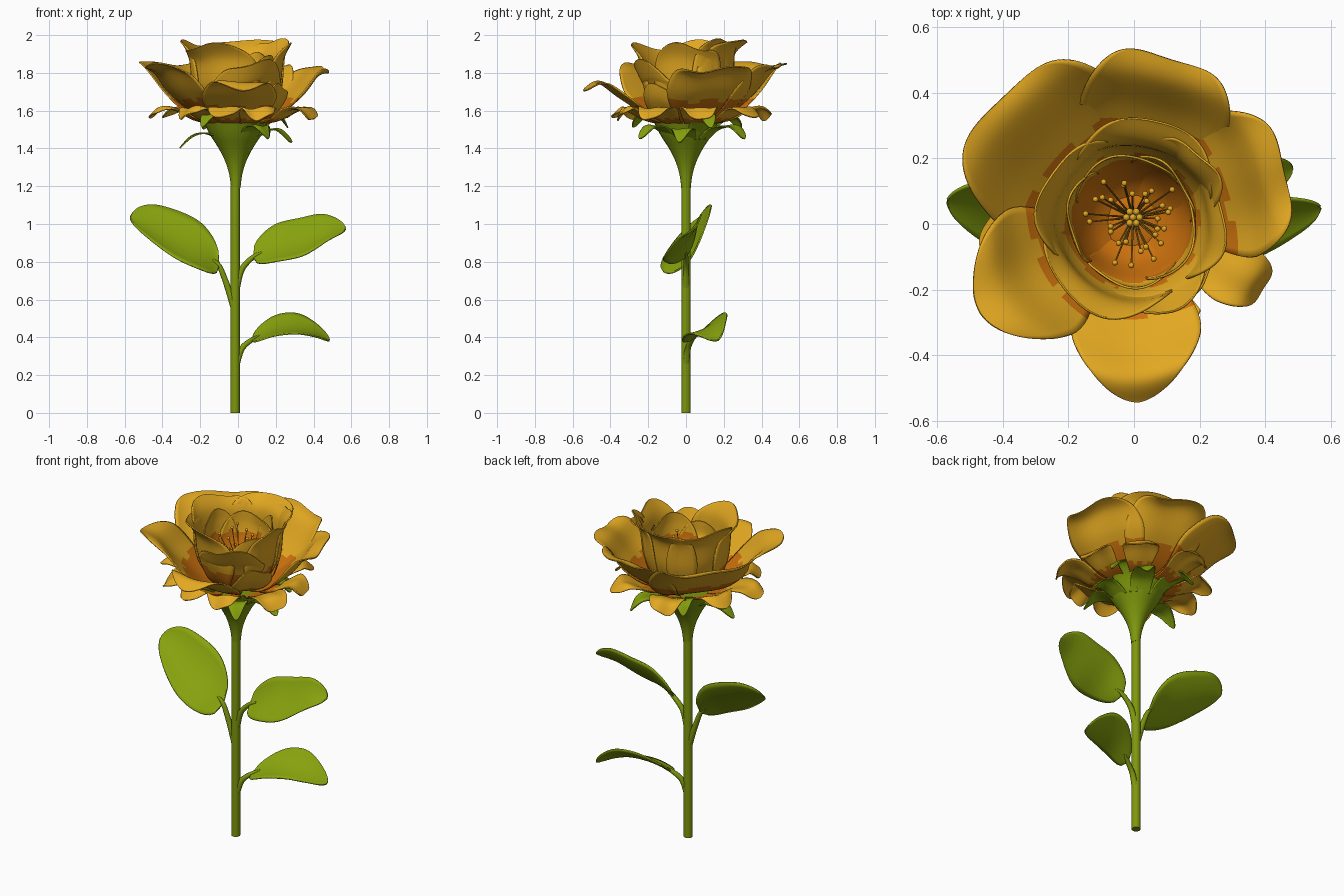
import bpy, bmesh, random
from math import sin, cos, pi, radians
from mathutils import Vector, Matrix

if "Cube" in bpy.data.objects:
    bpy.data.objects.remove(bpy.data.objects["Cube"])
random.seed(4)


def material(name, rgb):
    m = bpy.data.materials.new(name)
    m.use_nodes = True
    m.diffuse_color = (*rgb, 1)
    bsdf = m.node_tree.nodes["Principled BSDF"]
    bsdf.inputs["Base Color"].default_value = (*rgb, 1)
    bsdf.inputs["Roughness"].default_value = 0.7
    return m


YELLOW = material("petal yellow", (0.76, 0.39, 0.015))
ORANGE = material("petal base orange", (0.6, 0.165, 0.004))
GREEN = material("leaf green", (0.24, 0.36, 0.004))
STEM = material("stem green", (0.21, 0.31, 0.004))
OCHRE = material("filament ochre", (0.42, 0.2, 0.012))


def path(points, t):
    """Smooth curve through the points, t from 0 to 1."""
    p = [Vector(q) for q in points]
    n = len(p) - 1
    i = min(int(t * n), n - 1)
    f = t * n - i
    a, b, c, d = p[max(i - 1, 0)], p[i], p[i + 1], p[min(i + 2, n)]
    return 0.5 * (2 * b + (c - a) * f + (2 * a - 5 * b + 4 * c - d) * f ** 2
                  + (3 * b - a - 3 * c + d) * f ** 3)


def finish(name, bm, mats, thickness=0):
    bmesh.ops.recalc_face_normals(bm, faces=bm.faces)
    me = bpy.data.meshes.new(name)
    bm.to_mesh(me)
    bm.free()
    for m in mats:
        me.materials.append(m)
    ob = bpy.data.objects.new(name, me)
    bpy.context.collection.objects.link(ob)
    if thickness:
        mod = ob.modifiers.new("thickness", "SOLIDIFY")
        mod.thickness, mod.offset = thickness, 0
    bpy.ops.object.select_all(action="DESELECT")
    ob.select_set(True)
    bpy.context.view_layer.objects.active = ob
    bpy.ops.object.shade_smooth_by_angle(angle=radians(50))


def sheet(name, surface, mats, limit=0.0, thickness=0.007, nt=34, nu=20):
    """Thin surface(t, u); faces with t below a wavy limit take the second material."""
    bm = bmesh.new()
    rows = []
    for i in range(nt + 1):
        t = 0.998 * sin(i / nt * pi / 2)      # rows gather towards the tip
        rows.append([bm.verts.new(surface(t, 2 * j / nu - 1)) for j in range(nu + 1)])
    for i in range(nt):
        t = sin((i + 0.5) / nt * pi / 2)
        for j in range(nu):
            f = bm.faces.new((rows[i][j], rows[i][j + 1], rows[i + 1][j + 1], rows[i + 1][j]))
            if t < limit + 0.025 * sin(j * 0.8):
                f.material_index = 1
    finish(name, bm, mats, thickness)


def tube(bm, points, radii, sides=16, steps=12):
    rings = []
    for i in range(steps + 1):
        t = i / steps
        c = path(points, t)
        d = path(points, min(t + 0.01, 1)) - path(points, max(t - 0.01, 0))
        q = Vector((0, 0, 1)).rotation_difference(d)
        r = path([(x, 0, 0) for x in radii], t).x
        rings.append([bm.verts.new(c + q @ Vector((r * cos(2 * pi * k / sides),
                      r * sin(2 * pi * k / sides), 0))) for k in range(sides)])
    for a, b in zip(rings, rings[1:]):
        for k in range(sides):
            n = (k + 1) % sides
            bm.faces.new((a[k], a[n], b[n], b[k]))
    bm.faces.new(rings[0][::-1])
    bm.faces.new(rings[-1])


def petal(name, angle, half, wrap, profile, mats, limit=0.0, blunt=4, point=0.5,
          ruffle=0.015, base=0.3):
    """Petal following an (r, z) profile, curled sideways around the radius wrap."""
    turn = Matrix.Rotation(radians(angle), 3, "Z")
    ph = random.uniform(0, 2 * pi)
    pts = [(r, 0, z) for r, z in profile]

    def surface(t, u):
        g = min(t / 0.6, 1)
        w = half * (base + (1 - base) * g * g * (3 - 2 * g)) * (1 - t ** blunt) ** point
        s = u * w
        v = s / half
        p = path(pts, t)
        wave = ruffle * t * t * sin(3.2 * v + ph)
        p += Vector((wave - wrap * (1 - cos(s / wrap)), wrap * sin(s / wrap),
                     wave + 0.6 * ruffle * t * sin(5 * v - ph)))
        return turn @ p + Vector((-0.005, 0.01, 0))

    sheet(name, surface, mats, limit)


# Stem flaring into the calyx
bm = bmesh.new()
tube(bm, [(-0.015, 0, 0), (-0.015, 0, 0.6), (-0.014, 0, 1.2)], (0.025, 0.025, 0.025), 20)
finish("stem", bm, [STEM])
bm = bmesh.new()
tube(bm, [(-0.012, 0, 1.19 + 0.07 * i) for i in range(6)],
     (0.025, 0.034, 0.055, 0.09, 0.135, 0.17), 28, 15)
finish("calyx", bm, [STEM])

# Sepals spreading, then curling down under the bloom
for i, (a, r, drop) in enumerate([(186, 0.3, 1.4), (352, 0.29, 1.43), (302, 0.3, 1.45),
                                  (238, 0.34, 1.51), (62, 0.34, 1.45), (122, 0.33, 1.5),
                                  (25, 0.3, 1.51)]):
    petal(f"sepal_{i}", a, 0.08, 0.25,
          [(0.1, 1.45), (0.17, 1.48 + (drop - 1.4) / 2), (r - 0.06, drop + 0.065), (r, drop)],
          [GREEN], blunt=2, point=0.8, ruffle=0.006, base=0.7)

# Lowest ring of narrow petals
skin = [YELLOW, ORANGE]
for i, (a, r) in enumerate([(333, 0.46), (10, 0.42), (55, 0.43), (108, 0.45), (155, 0.42),
                            (188, 0.46), (228, 0.42), (258, 0.4), (290, 0.4)]):
    petal(f"low_petal_{i}", a, 0.11, 0.3,
          [(0.07, 1.52), (0.22, 1.55), (0.33, 1.605), (r - 0.05, 1.61), (r, 1.56)],
          skin, 0.3, ruffle=0.012)

# Wide open outer petals
for i, (a, half, r, z) in enumerate([(20, 0.25, 0.51, 1.83), (78, 0.25, 0.53, 1.85),
                                     (138, 0.31, 0.57, 1.86), (209, 0.23, 0.52, 1.83)]):
    petal(f"outer_petal_{i}", a, half, 0.5,
          [(0.05, 1.53), (0.2, 1.58), (0.34, 1.69), (r - 0.08, z - 0.03), (r, z)],
          skin, 0.44, blunt=5, ruffle=0.024)
petal("outer_petal_front", 272, 0.24, 0.5,
      [(0.05, 1.53), (0.2, 1.57), (0.36, 1.67), (0.47, 1.745), (0.54, 1.7)],
      skin, 0.38, blunt=3, point=0.85)
petal("outer_petal_small", 325, 0.13, 0.3,
      [(0.06, 1.53), (0.17, 1.57), (0.25, 1.65), (0.29, 1.74)], skin, 0.45)

# Upright cup petals with rolled lips
for i, (a, half, r, z) in enumerate([(75, 0.28, 0.33, 1.98), (155, 0.24, 0.3, 1.97),
                                     (232, 0.29, 0.31, 1.95), (290, 0.22, 0.29, 1.85),
                                     (0, 0.2, 0.29, 1.95), (42, 0.16, 0.3, 1.98)]):
    petal(f"cup_petal_{i}", a, half, 0.25,
          [(0.04, 1.54), (0.16, 1.6), (0.225, 1.73), (0.25, z - 0.08), (r, z)],
          skin, 0.42, blunt=6, ruffle=0.018, base=0.4)

# Inner bowl petals
for i, (a, half, z) in enumerate([(345, 0.2, 1.88), (270, 0.17, 1.83), (175, 0.16, 1.9),
                                  (100, 0.2, 1.87), (45, 0.15, 1.9)]):
    petal(f"inner_petal_{i}", a, half, 0.18,
          [(0.03, 1.56), (0.12, 1.62), (0.175, 1.72), (0.195, z - 0.07), (0.195, z)],
          skin, 0.62, blunt=6, ruffle=0.012, base=0.5)

# Receptacle, pistil, and stamens
bm = bmesh.new()
bmesh.ops.create_uvsphere(bm, u_segments=24, v_segments=10, radius=0.11,
                          matrix=Matrix.Translation((0, 0.01, 1.57)) @ Matrix.Diagonal((1, 1, 0.25, 1)))
finish("receptacle", bm, [ORANGE])
threads, tips = bmesh.new(), bmesh.new()
for i in range(30):
    a = i * 2.4 + random.uniform(-0.2, 0.2)
    r = random.uniform(0.06, 0.15)
    d = Vector((cos(a), sin(a), 0))
    root = Vector((-0.003, 0.02, 1.59))
    end = root + d * r + Vector((0, 0, random.uniform(0.13, 0.25)))
    tube(threads, [root + d * 0.015, root + d * r * 0.5 + Vector((0, 0, 0.1)), end],
         (0.004, 0.003, 0.0025), 6, 5)
    bmesh.ops.create_icosphere(tips, subdivisions=2, radius=0.009, matrix=Matrix.Translation(end))
for i in range(7):
    a = i * 2 * pi / 6
    r = 0.02 if i < 6 else 0
    top = Vector((r * cos(a) - 0.003, r * sin(a) + 0.02, 1.7))
    tube(tips, [(-0.003, 0.02, 1.58), top], (0.006, 0.007), 8, 3)
    bmesh.ops.create_icosphere(tips, subdivisions=2, radius=0.011, matrix=Matrix.Translation(top))
finish("filaments", threads, [OCHRE])
finish("anthers_and_pistil", tips, [YELLOW])


def leaf(name, stalk, rib, side, half):
    """Leaf blade about a midrib, widened along side, on a tapered stalk."""
    side = Vector(side).normalized()
    along = (Vector(rib[-1]) - Vector(rib[0])).normalized()
    normal = along.cross(side).normalized()
    normal *= 1 if normal.z > 0 else -1

    def surface(t, u):
        w = half * (0.02 + sin(pi * t ** 0.75) ** 0.7)
        return path(rib, t) + side * u * w + normal * (0.2 * w * u * u)

    sheet(name, surface, [GREEN], thickness=0.008, nu=10)
    b = bmesh.new()
    tube(b, stalk + [rib[0], path(rib, 0.12)], (0.02, 0.016, 0.013, 0.006), 10)
    finish(name + "_stalk", b, [STEM])


leaf("right_leaf", [(-0.02, 0, 0.56), (-0.06, 0, 0.68)],
     [(-0.1, 0, 0.78), (-0.2, 0.01, 0.855), (-0.34, 0.03, 0.925), (-0.48, 0.06, 1.0),
      (-0.57, 0.07, 1.035)], (0.05, 0.7, 0.7), 0.175)
leaf("left_leaf", [(-0.01, 0, 0.66), (0.02, 0, 0.76)],
     [(0.08, 0, 0.825), (0.2, -0.01, 0.88), (0.34, 0.0, 0.915), (0.47, 0.03, 0.97),
      (0.57, 0.05, 0.98)], (-0.1, 0.65, 0.7), 0.135)
leaf("low_leaf", [(-0.01, 0, 0.26), (0.02, 0.01, 0.34)],
     [(0.07, 0.03, 0.385), (0.18, 0.09, 0.44), (0.3, 0.13, 0.455), (0.4, 0.15, 0.43),
      (0.485, 0.17, 0.385)], (0, 0.87, 0.5), 0.11)
